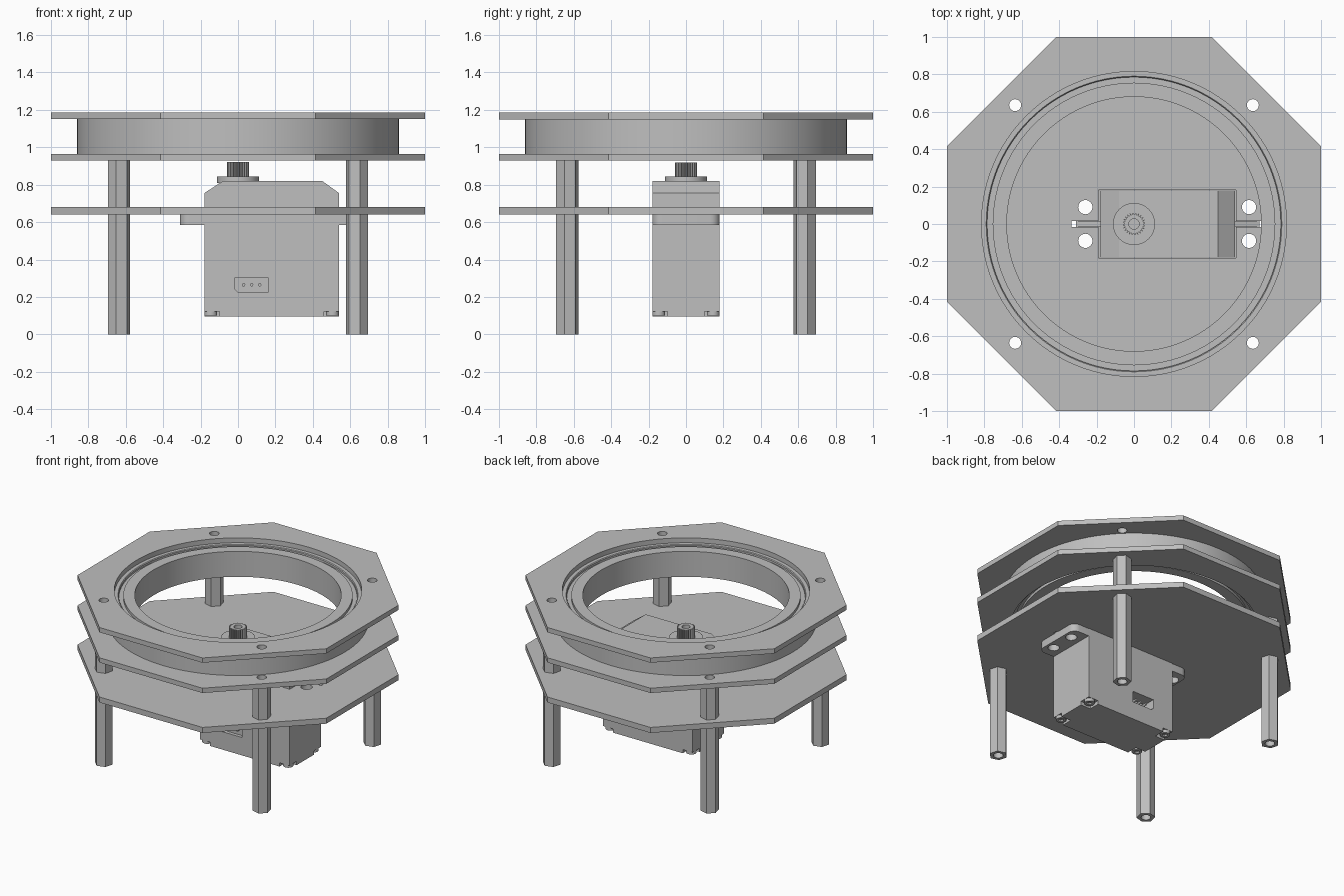
import bpy, bmesh, math
from mathutils import Matrix

if "Cube" in bpy.data.objects:
    bpy.data.objects.remove(bpy.data.objects["Cube"], do_unlink=True)

grey = bpy.data.materials.new("plain grey")
grey.use_nodes = True
COLOR = (0.52, 0.52, 0.52, 1)
grey.diffuse_color = COLOR
grey.node_tree.nodes["Principled BSDF"].inputs["Base Color"].default_value = COLOR


def finish(name, bm):
    bmesh.ops.recalc_face_normals(bm, faces=bm.faces)
    me = bpy.data.meshes.new(name)
    bm.to_mesh(me)
    bm.free()
    me.materials.append(grey)
    ob = bpy.data.objects.new(name, me)
    bpy.context.collection.objects.link(ob)
    return ob


def prism(name, pts, lo, hi, axis="Z"):
    """Extrude a 2D outline along Z, or an (x, z) outline along Y."""
    bm = bmesh.new()
    place = (lambda a, b: (a, b, lo)) if axis == "Z" else (lambda a, b: (a, lo, b))
    step = (0, 0, hi - lo) if axis == "Z" else (0, hi - lo, 0)
    face = bm.faces.new([bm.verts.new(place(*p)) for p in pts])
    ext = bmesh.ops.extrude_face_region(bm, geom=[face])
    bmesh.ops.translate(bm, verts=[v for v in ext["geom"] if isinstance(v, bmesh.types.BMVert)], vec=step)
    return finish(name, bm)


def ngon(n, r, cx=0, cy=0, turn=0):
    return [(cx + r * math.cos(math.radians(turn) + math.tau * i / n),
             cy + r * math.sin(math.radians(turn) + math.tau * i / n)) for i in range(n)]


def rect(x0, x1, y0, y1):
    return [(x0, y0), (x1, y0), (x1, y1), (x0, y1)]


def lathe(name, profile, n=96):
    """Spin a closed (radius, z) outline round the Z axis."""
    bm = bmesh.new()
    rings = [[bm.verts.new((r * math.cos(math.tau * i / n), r * math.sin(math.tau * i / n), z))
              for i in range(n)] for r, z in profile]
    for a, b in zip(rings, rings[1:] + rings[:1]):
        for i in range(n):
            j = (i + 1) % n
            bm.faces.new((a[i], a[j], b[j], b[i]))
    return finish(name, bm)


def cut(ob, *cutters):
    for c in cutters:
        c.hide_render = True
        mod = ob.modifiers.new("cut", "BOOLEAN")
        mod.operation, mod.solver, mod.object = "DIFFERENCE", "EXACT", c
        bpy.context.view_layer.objects.active = ob
        bpy.ops.object.modifier_apply(modifier=mod.name)
        bpy.data.objects.remove(c, do_unlink=True)
    return ob


def hole(x, y, r, lo, hi, n=24):
    return prism("cutter", ngon(n, r, x, y), lo, hi)


SIGNS = [(sx, sy) for sx in (-1, 1) for sy in (-1, 1)]
POST = 0.635
EAR_HOLES = [(x, y) for x in (-0.26, 0.615) for y in (-0.09, 0.09)]
OCTAGON = ngon(8, 1 / math.cos(math.pi / 8), turn=22.5)

# Three octagonal plates with screw holes
plates = {}
for name, lo, hi in (("lower_plate", 0.64, 0.68), ("middle_plate", 0.93, 0.965), ("top_plate", 1.15, 1.185)):
    plate = prism(name, OCTAGON, lo, hi)
    cut(plate, *[hole(sx * POST, sy * POST, 0.032, lo - 0.1, hi + 0.1) for sx, sy in SIGNS])
    if name != "lower_plate":
        cut(plate, hole(0, 0, 0.815, lo - 0.1, hi + 0.1, 96))
    plates[name] = plate

# Motor opening, narrow slot and ear holes in the lower plate
cut(plates["lower_plate"],
    prism("cutter", rect(-0.19, 0.545, -0.183, 0.183), 0.6, 0.7),
    prism("cutter", rect(-0.335, 0.68, -0.015, 0.015), 0.6, 0.7),
    *[hole(x, y, 0.038, 0.6, 0.7) for x, y in EAR_HOLES])

# Bearing: two races with a sunken shield between them
lathe("bearing_outer_race", [(0.785, 0.965), (0.86, 0.965), (0.86, 1.15), (0.79, 1.15), (0.785, 1.145)])
lathe("bearing_inner_race", [(0.68, 0.965), (0.755, 0.965), (0.755, 1.15), (0.68, 1.15)])
lathe("bearing_shield", [(0.755, 0.985), (0.785, 0.985), (0.785, 1.13), (0.755, 1.13)])

# Hollow hexagonal standoffs, in two lengths
for part, lo, hi in (("leg", 0, 0.64), ("spacer", 0.68, 0.93)):
    for sx, sy in SIGNS:
        x, y = sx * POST, sy * POST
        label = ("front" if sy < 0 else "back") + ("_left_" if sx > 0 else "_right_") + part
        post = prism(label, ngon(6, 0.061, x, y, 15 * sx * sy), lo, hi)
        cut(post, hole(x, y, 0.032, lo - 0.1, hi + 0.1))

# Motor case with sloped shoulders, corner notches and a socket opening
case = prism("motor_case", [(-0.18, 0.095), (0.54, 0.095), (0.54, 0.755), (0.45, 0.82),
                            (-0.08, 0.82), (-0.18, 0.755)], -0.18, 0.18, "Y")
SOCKET = [(0, 0.225), (0.16, 0.225), (0.16, 0.305), (-0.015, 0.305), (-0.015, 0.24)]
cut(case, prism("cutter", SOCKET, -0.3, -0.155, "Y"), prism("cutter", SOCKET, 0.09, 0.3, "Y"))
for sx, sy in SIGNS:
    x, y = 0.18 + sx * 0.325, sy * 0.145
    cut(case, prism("cutter", rect(x - 0.045, x + 0.045, y - 0.045, y + 0.045), 0, 0.122))
    screw = prism("case_screw", ngon(20, 0.034, x, y), 0.1, 0.122)
    cut(screw, prism("cutter", ngon(6, 0.018, x, y), 0.05, 0.112))

# Socket pins
for i in range(3):
    x = 0.03 + 0.043 * i
    prism("socket_pin", ngon(12, 0.009, x, 0.265), -0.178, -0.155, "Y")
    prism("socket_pin", ngon(12, 0.009, x, 0.265), 0.09, 0.16, "Y")

# Mounting ears with rounded outer corners, and their thin ribs
for side, x0, x1 in (("right", -0.31, -0.18), ("left", 0.54, 0.67)):
    out = -1 if side == "right" else 1
    edge, root = (x0, x1) if out < 0 else (x1, x0)
    arc = [(edge - out * 0.05 + out * 0.05 * math.cos(a), 0.13 + 0.05 * math.sin(a))
           for a in [math.pi / 2 * k / 6 for k in range(7)]]
    outline = [(root, -0.18)] + [(x, -y) for x, y in reversed(arc)] + arc + [(root, 0.18)]
    ear = prism(side + "_mounting_ear", outline, 0.585, 0.64)
    cut(ear, *[hole(x, y, 0.038, 0.5, 0.7) for x, y in EAR_HOLES if x0 < x < x1])
    prism(side + "_ear_rib", [(edge, 0.64), (root, 0.64), (root, 0.679), (edge, 0.645)], -0.013, 0.013, "Y")

# Output collar and toothed shaft
prism("shaft_collar", ngon(48, 0.112), 0.81, 0.845)
teeth = []
for i in range(24):
    for k, r in enumerate((0.05, 0.06, 0.06, 0.05)):
        a = math.tau * (i + k / 4) / 24
        teeth.append((r * math.cos(a), r * math.sin(a)))
shaft = prism("toothed_shaft", teeth, 0.845, 0.92)
cut(shaft, hole(0, 0, 0.028, 0.87, 1.0))

# Smooth the round walls, keep every hard edge
bpy.ops.object.select_all(action="DESELECT")
for ob in bpy.context.scene.objects:
    if ob.type == "MESH":
        ob.select_set(True)
        bpy.context.view_layer.objects.active = ob
bpy.ops.object.shade_smooth_by_angle(angle=math.radians(28))
